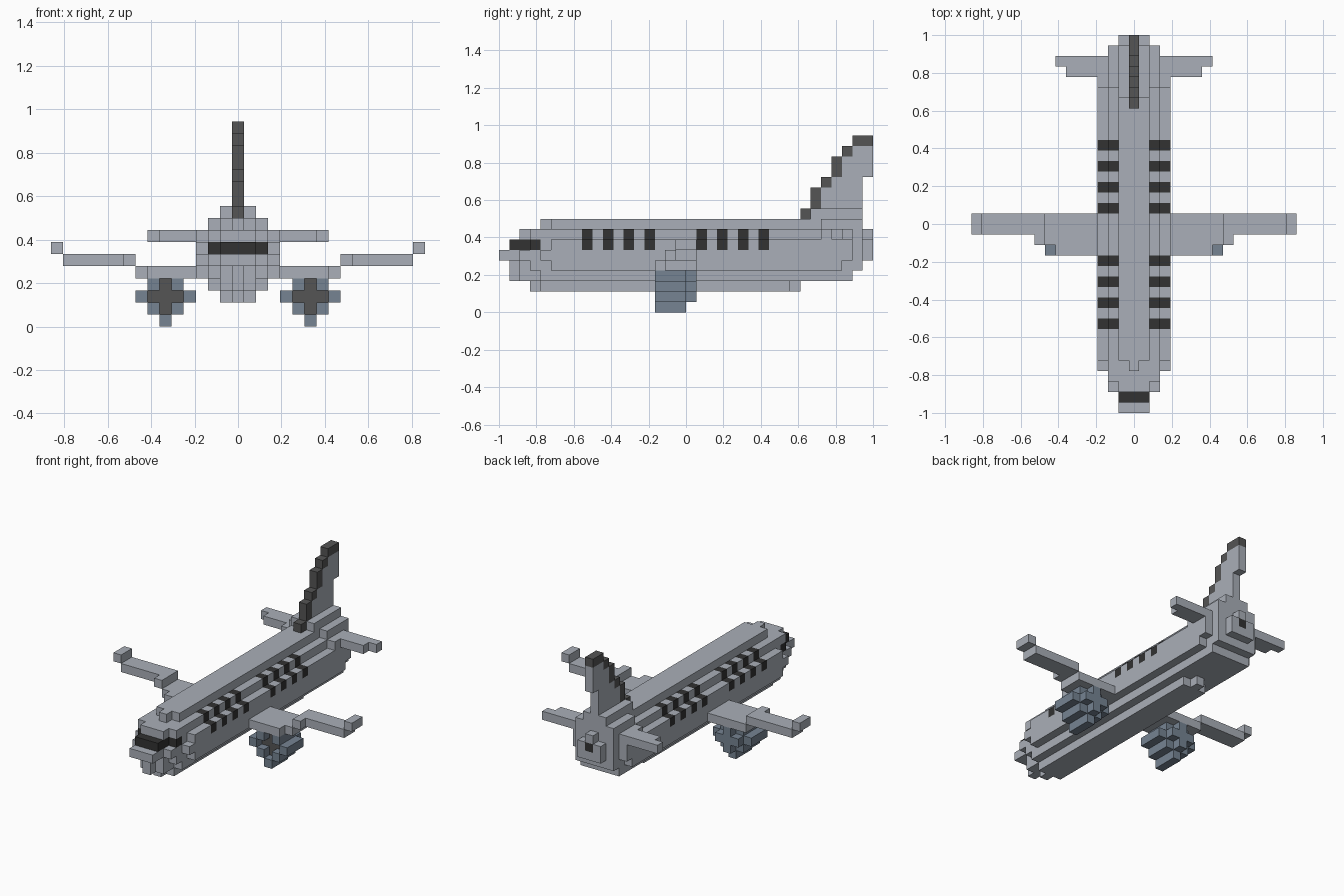
import bpy
import bmesh
from mathutils import Vector

if "Cube" in bpy.data.objects:
    bpy.data.objects.remove(bpy.data.objects["Cube"], do_unlink=True)

U = 1 / 18  # edge length of one block


def make_material(name, rgb):
    m = bpy.data.materials.new(name)
    m.use_nodes = True
    m.diffuse_color = (*rgb, 1)
    bsdf = m.node_tree.nodes["Principled BSDF"]
    bsdf.inputs["Base Color"].default_value = (*rgb, 1)
    bsdf.inputs["Roughness"].default_value = 0.8
    return m


MATS = [
    make_material("light_grey", (0.40, 0.43, 0.48)),
    make_material("window_black", (0.032, 0.032, 0.032)),
    make_material("charcoal", (0.09, 0.09, 0.09)),
    make_material("engine_blue", (0.18, 0.23, 0.29)),
]
GREY, BLACK, CHARCOAL, BLUE = range(4)


def fill(cells, xs, ys, zs, mat=GREY):
    """Fill blocks: xs = inclusive columns, ys and zs = half-open ranges."""
    for x in range(xs[0], xs[1] + 1):
        for y in range(*ys):
            for z in range(*zs):
                cells[x, y, z] = mat


def build(name, cells):
    """Turn filled blocks into a clean outer skin."""
    bm = bmesh.new()
    verts = {}

    def vert(p):
        key = tuple(round(c * 2) for c in p)
        if key not in verts:
            verts[key] = bm.verts.new((p[0] * U, (p[1] - 18) * U, p[2] * U))
        return verts[key]

    for cell, mat in cells.items():
        centre = Vector(cell) + Vector((0, 0.5, 0.5))
        for axis in range(3):
            for s in (-1, 1):
                n = Vector((0, 0, 0))
                n[axis] = s
                if tuple(int(a + b) for a, b in zip(cell, n)) in cells:
                    continue
                u = Vector((0, 0, 0))
                u[(axis + 1) % 3] = 0.5
                w = n.cross(u)
                f = bm.faces.new([vert(centre + n / 2 + a * u + b * w)
                                  for a, b in ((-1, -1), (1, -1), (1, 1), (-1, 1))])
                f.material_index = mat
    bmesh.ops.dissolve_limit(bm, angle_limit=0.01, verts=bm.verts[:],
                             edges=bm.edges[:], delimit={'MATERIAL'})
    me = bpy.data.meshes.new(name)
    bm.to_mesh(me)
    bm.free()
    for m in MATS:
        me.materials.append(m)
    ob = bpy.data.objects.new(name, me)
    bpy.context.collection.objects.link(ob)
    return ob


# Fuselage: (half width, y start, y end, z bottom, z top)
body = {}
for hw, y0, y1, z0, z1 in (
        # belly
        (0, 3, 29, 2, 3), (1, 4, 28, 2, 3),
        (0, 1, 34, 3, 5), (1, 2, 34, 3, 4), (2, 4, 34, 3, 4),
        # barrel
        (1, 2, 35, 4, 5), (2, 3, 35, 4, 5), (3, 5, 33, 4, 5),
        (1, 0, 35, 5, 6), (2, 2, 35, 5, 6), (3, 4, 34, 5, 6),
        (1, 1, 35, 6, 7), (2, 3, 35, 6, 7), (3, 5, 34, 6, 7),
        # roof
        (1, 2, 35, 7, 8), (2, 3, 35, 7, 8),
        (0, 4, 35, 8, 9), (1, 5, 35, 8, 9),
        # raised tail section and tail cone
        (3, 31, 34, 7, 8), (2, 31, 35, 8, 9), (1, 30, 35, 9, 10),
        (1, 35, 36, 5, 7), (0, 35, 36, 7, 8)):
    fill(body, (-hw, hw), (y0, y1), (z0, z1))
# Cockpit glass
fill(body, (-1, 1), (1, 4), (6, 7), BLACK)
for side in (-2, 2):
    fill(body, (side, side), (3, 4), (6, 7), BLACK)
# Cabin windows step over the shoulder of the barrel
for y in (8, 10, 12, 14, 19, 21, 23, 25):
    for s in (-1, 1):
        body[3 * s, y, 6] = BLACK
        body[2 * s, y, 7] = BLACK
# Tail exhaust
body[0, 35, 6] = BLACK
build("fuselage", body)

# Tail fin with a dark stepped leading edge
fin = {}
fill(fin, (0, 0), (30, 35), (10, 12))
fill(fin, (0, 0), (31, 35), (12, 13))
fill(fin, (0, 0), (32, 36), (13, 15))
fill(fin, (0, 0), (33, 36), (15, 16))
for y0, y1, z0, z1 in ((29, 30, 9, 10), (30, 31, 10, 12), (31, 32, 12, 13),
                       (32, 33, 13, 15), (33, 34, 15, 16), (34, 36, 16, 17)):
    fill(fin, (0, 0), (y0, y1), (z0, z1), CHARCOAL)
build("tail_fin", fin)


def mirrored(cells, s):
    return {(x * s, y, z): m for (x, y, z), m in cells.items()}


# Wing: inner panel, raised outer panel, upturned tip
wing = {}
fill(wing, (4, 7), (15, 19), (4, 5))
fill(wing, (8, 8), (16, 19), (4, 5))
fill(wing, (9, 9), (16, 19), (5, 6))
fill(wing, (10, 14), (17, 19), (5, 6))
fill(wing, (15, 15), (17, 19), (6, 7))

# Tailplane
tailplane = {}
fill(tailplane, (4, 6), (32, 34), (7, 8))
fill(tailplane, (7, 7), (33, 34), (7, 8))

# Engine: diamond ring around a recessed dark intake and a longer core
engine = {}
for dx in range(-2, 3):
    for dz in range(-2, 2):
        r = abs(dx) + abs(dz)
        x, z = 6 + dx, 2 + dz
        if r == 2:
            fill(engine, (x, x), (15, 18), (z, z + 1), BLUE)
        elif r < 2:
            fill(engine, (x, x), (17, 19), (z, z + 1), BLUE)
            fill(engine, (x, x), (16, 17), (z, z + 1), CHARCOAL)
# Blue outline of the nacelle underneath the wing edge
engine[8, 15, 2] = BLUE

for label, s in (("left", 1), ("right", -1)):
    build(label + "_wing", mirrored(wing, s))
    build(label + "_tailplane", mirrored(tailplane, s))
    build(label + "_engine", mirrored(engine, s))
